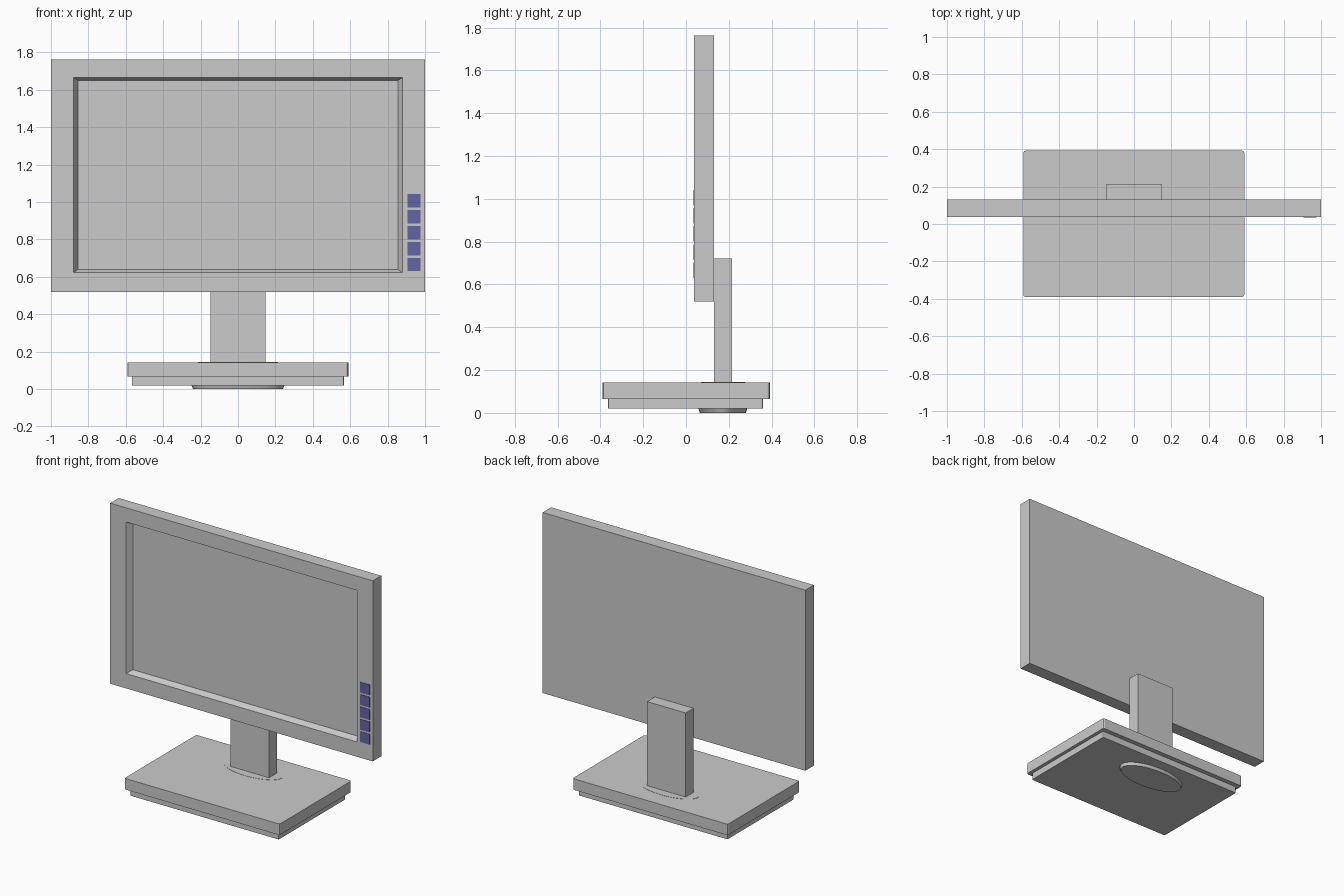
import bpy, bmesh, math
from mathutils import Vector, Matrix

if "Cube" in bpy.data.objects:
    bpy.data.objects.remove(bpy.data.objects["Cube"])


def finish(name, bm, mat=None):
    bmesh.ops.recalc_face_normals(bm, faces=bm.faces[:])
    me = bpy.data.meshes.new(name)
    bm.to_mesh(me)
    bm.free()
    ob = bpy.data.objects.new(name, me)
    bpy.context.collection.objects.link(ob)
    if mat:
        me.materials.append(mat)
    return ob


def box_bm(x, y, z):
    bm = bmesh.new()
    bmesh.ops.create_cube(bm, size=1)
    for v in bm.verts:
        v.co = Vector([(r[0] + r[1]) / 2 + c * (r[1] - r[0])
                       for c, r in zip(v.co, (x, y, z))])
    return bm


def slab(name, x, y, z, corner):
    # box with softened vertical corners
    bm = box_bm(x, y, z)
    edges = [e for e in bm.edges
             if abs(e.verts[0].co.z - e.verts[1].co.z) > 0.001]
    bmesh.ops.bevel(bm, geom=edges, offset=corner, segments=2,
                    profile=0.5, affect='EDGES')
    return finish(name, bm)


def oval(name, y, rx, ry, z, rx_low, ry_low):
    # oval disc, with separate lower radii for a slight taper
    bm = bmesh.new()
    bmesh.ops.create_cone(bm, cap_ends=True, segments=48,
                          radius1=1, radius2=1, depth=1)
    for v in bm.verts:
        a, b = (rx, ry) if v.co.z > 0 else (rx_low, ry_low)
        v.co = Vector((v.co.x * a, y + v.co.y * b, z[1] if v.co.z > 0 else z[0]))
    ob = finish(name, bm)
    bpy.context.view_layer.objects.active = ob
    ob.select_set(True)
    bpy.ops.object.shade_smooth_by_angle(angle=math.radians(30))
    ob.select_set(False)
    return ob


# Screen housing with a sloped recess for the display
bm = box_bm((-1, 1), (0.038, 0.13), (0.52, 1.763))
bm.normal_update()
front = min(bm.faces, key=lambda f: f.calc_center_median().y)
for rx, y, z0, z1 in ((0.88, 0.038, 0.622, 1.665), (0.855, 0.078, 0.64, 1.65)):
    bmesh.ops.inset_region(bm, faces=[front], thickness=0.02)
    mid = front.calc_center_median()
    for v in front.verts:
        v.co = Vector((math.copysign(rx, v.co.x), y, z1 if v.co.z > mid.z else z0))
finish("screen_housing", bm)

# Column of control buttons
blue = bpy.data.materials.new("button_blue")
blue.diffuse_color = (0.12, 0.13, 0.35, 1)
blue.use_nodes = True
blue.node_tree.nodes["Principled BSDF"].inputs["Base Color"].default_value = blue.diffuse_color
for i in range(5):
    z = 0.63 + i * 0.085
    finish(f"button_{i + 1}",
           box_bm((0.905, 0.977), (0.035, 0.045), (z, z + 0.072)), blue)

# Neck behind the screen
finish("neck", box_bm((-0.148, 0.146), (0.13, 0.215), (0.135, 0.722)))

# Two-step base
slab("base_top", (-0.592, 0.59), (-0.39, 0.392), (0.066, 0.142), 0.012)
slab("base_bottom", (-0.568, 0.566), (-0.365, 0.36), (0.02, 0.067), 0.008)

# Swivel plate around the neck and the foot disc below
oval("swivel_plate", 0.173, 0.214, 0.102, (0.12, 0.1435), 0.214, 0.102)
oval("foot_disc", 0.172, 0.25, 0.115, (0.0, 0.022), 0.24, 0.107)
